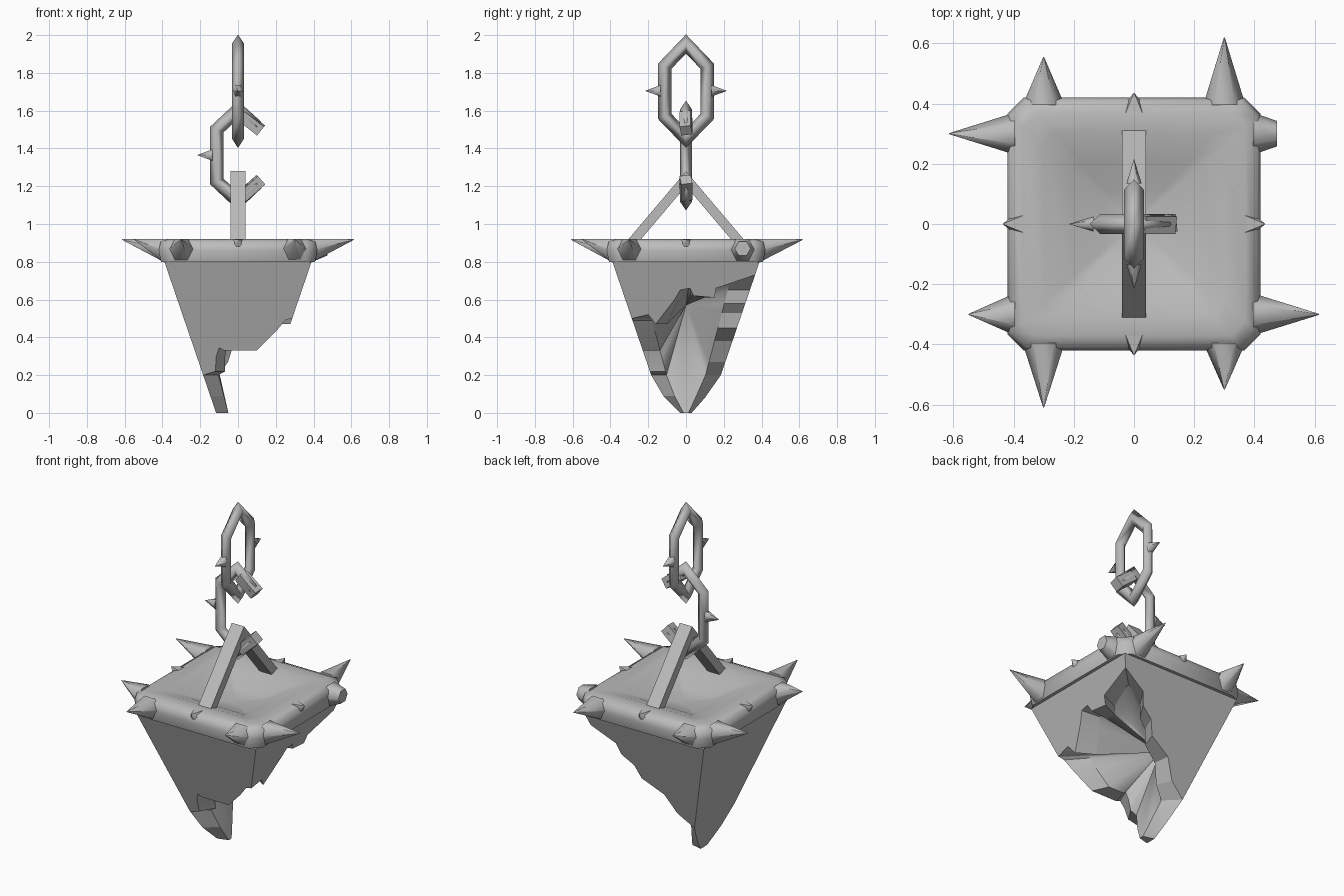
import bpy, bmesh, math
from mathutils import Vector, Matrix

cube = bpy.data.objects.get("Cube")
if cube:
    bpy.data.objects.remove(cube, do_unlink=True)

metal = bpy.data.materials.new("grey_metal")
metal.use_nodes = True
GREY = (0.5, 0.5, 0.5, 1)
metal.diffuse_color = GREY
metal.node_tree.nodes["Principled BSDF"].inputs["Base Color"].default_value = GREY


def finish(name, bm, angle):
    """Turn a bmesh into a shaded object."""
    bmesh.ops.remove_doubles(bm, verts=bm.verts, dist=0.0005)
    bmesh.ops.recalc_face_normals(bm, faces=bm.faces)
    mesh = bpy.data.meshes.new(name)
    bm.to_mesh(mesh)
    bm.free()
    mesh.materials.append(metal)
    obj = bpy.data.objects.new(name, mesh)
    bpy.context.collection.objects.link(obj)
    bpy.ops.object.select_all(action="DESELECT")
    obj.select_set(True)
    bpy.context.view_layer.objects.active = obj
    bpy.ops.object.shade_smooth_by_angle(angle=math.radians(angle))


def loft(bm, rings, cap_start=True, cap_end=True):
    """Skin a list of equal closed rings."""
    loops = [[bm.verts.new(p) for p in ring] for ring in rings]
    for a, b in zip(loops, loops[1:]):
        for i in range(len(a)):
            j = (i + 1) % len(a)
            bm.faces.new((a[i], a[j], b[j], b[i]))
    if cap_start:
        bm.faces.new(loops[0])
    if cap_end:
        bm.faces.new(loops[-1])


def sweep(name, path, in_plane, across, plane, phase=0.0, closed=False, smooth=100):
    """Mitred four-sided bar along (a, z) points in the x-z or y-z plane."""
    pts = [Vector(p) for p in path]
    n = len(pts)
    rings = []
    for i, p in enumerate(pts):
        before = pts[i - 1] if closed or i else None
        after = pts[(i + 1) % n] if closed or i < n - 1 else None
        d1 = (p - before).normalized() if before else (after - p).normalized()
        d2 = (after - p).normalized() if after else d1
        t = (d1 + d2).normalized()
        normal = Vector((-t.y, t.x)) / max(0.3, t.dot(d1))
        ring = []
        for k in range(4):
            ang = phase + math.tau * k / 4
            q = p + normal * (in_plane * math.cos(ang))
            w = across * math.sin(ang)
            ring.append((q.x, w, q.y) if plane == "x" else (w, q.x, q.y))
        rings.append(ring)
    bm = bmesh.new()
    if closed:
        rings.append(rings[0])
    loft(bm, rings, not closed, not closed)
    finish(name, bm, smooth)


def spike(name, base, tip, wide, high, blunt=0.02):
    """Six-sided thorn from a base centre to a tip."""
    base, tip = Vector(base), Vector(tip)
    d = tip - base
    side = Vector((-d.y, d.x, 0)).normalized()
    up = Vector((0, 0, 1))
    rings = []
    for centre, s in ((base, 1), (tip, blunt)):
        rings.append([centre + side * (wide * s * math.cos(math.tau * k / 6))
                      + up * (high * s * math.sin(math.tau * k / 6)) for k in range(6)])
    bm = bmesh.new()
    loft(bm, rings)
    finish(name, bm, 65)


# Broken bucket: four tapering walls with jagged lower edges
TOP = 0.8


def half(z):
    return 0.116 + 0.342 * z


# Lower edges as (across, z); across is clamped to the wall corners
edges = {
    0: [(-1, .2), (-.12, .22), (-.115, .3), (-.1, .345), (-.07, .33), (.1, .33),
        (.2, .43), (.25, .49), (.28, .5), (1, .5)],
    1: [(-1, .5), (-.2, .52), (-.16, .47), (-.06, .6), (-.03, .65), (.02, .66),
        (.04, .62), (.15, .61), (.16, .66), (1, .73)],
    2: [(-1, .73), (-.22, .65), (-.2, .58), (-.13, .53), (-.1, .45), (.03, .38),
        (.09, .27), (1, .2)],
    3: [(-1, .2), (-.1, .08), (-.03, 0), (.03, 0), (.12, .09), (1, .2)],
}
bm = bmesh.new()
inner_rim = []
for side, edge in edges.items():
    turn = Matrix.Rotation(side * math.pi / 2, 3, "Z")

    def place(u, z, inset):
        h = half(z) - inset
        return turn @ Vector((max(-1, min(1, u / half(z))) * h, -h, z))

    outer = [bm.verts.new(place(u, z, 0)) for u, z in edge + [(1, TOP), (-1, TOP)]]
    inner = [place(u, z, .065 + .08 * z) for u, z in edge]
    bm.faces.new(outer)
    lip = [bm.verts.new(p) for p in inner]
    for i in range(len(edge) - 1):
        bm.faces.new((outer[i], outer[i + 1], lip[i + 1], lip[i]))
    inner_rim += inner[:-1]
finish("bucket_walls", bm, 20)

# Hollow inside the break, fanning out from one high point
bm = bmesh.new()
peak = bm.verts.new((-.18, 0, .57))
ring = [bm.verts.new(p) for p in inner_rim]
for i, v in enumerate(ring):
    bm.faces.new((peak, v, ring[(i + 1) % len(ring)]))
finish("broken_hollow", bm, 80)

# Thick rounded rim sinking into a shallow dished top
profile = [(.3, .8), (.408, .8), (.42, .86), (.41, .905), (.37, .92), (.3, .912),
           (.21, .88), (.11, .835), (.04, .825)]
rings = []
for h, z in profile:
    c = h * 0.87
    rings.append([(h, -c, z), (h, c, z), (c, h, z), (-c, h, z),
                  (-h, c, z), (-h, -c, z), (-c, -h, z), (c, -h, z)])
bm = bmesh.new()
loft(bm, rings, False, True)
finish("rim_and_dish", bm, 60)

# Rim spikes: two long ones and a short one on every side, one snapped off
reach = {0: (.61, .55), 1: (.615, .475), 2: (.62, .555), 3: (.615, .55)}
for side, lengths in reach.items():
    turn = Matrix.Rotation(side * math.pi / 2, 3, "Z")
    for u, length in zip((-.3, .3), lengths):
        snapped = length < 0.5
        spike("broken_rim_spike" if snapped else "rim_spike",
              turn @ Vector((u, -.395, .861)),
              turn @ Vector((u, -length, .87 if snapped else .918)),
              .07, .07, .6 if snapped else .02)
    spike("small_rim_spike", turn @ Vector((0, -.37, .862)),
          turn @ Vector((0, -.435, .915)), .055, .068)

# Handle
sweep("handle", [(-.305, .88), (0, 1.24), (.305, .88)], .036, .057, "y",
      phase=math.pi / 4, smooth=30)

# Chain: a whole upper link and a snapped lower link with thick torn ends
sweep("upper_link", [(0, 1.953), (.113, 1.835), (.113, 1.57), (0, 1.453),
                     (-.113, 1.57), (-.113, 1.835)], .035, .033, "y", closed=True)
sweep("lower_link", [(.1, 1.515), (0, 1.605), (-.112, 1.5), (-.112, 1.225),
                     (0, 1.12), (.1, 1.215)], .035, .033, "x")
sweep("upper_torn_end", [(.02, 1.575), (.122, 1.495)], .042, .042, "x",
      phase=math.pi / 5, smooth=30)
sweep("lower_torn_end", [(.02, 1.145), (.122, 1.235)], .042, .042, "x",
      phase=math.pi / 5, smooth=30)

# Chain thorns
for s in (-1, 1):
    spike("upper_link_spike", (0, s * .135, 1.705), (0, s * .215, 1.705), .025, .035)
spike("lower_link_spike", (-.135, 0, 1.365), (-.215, 0, 1.365), .025, .035)
